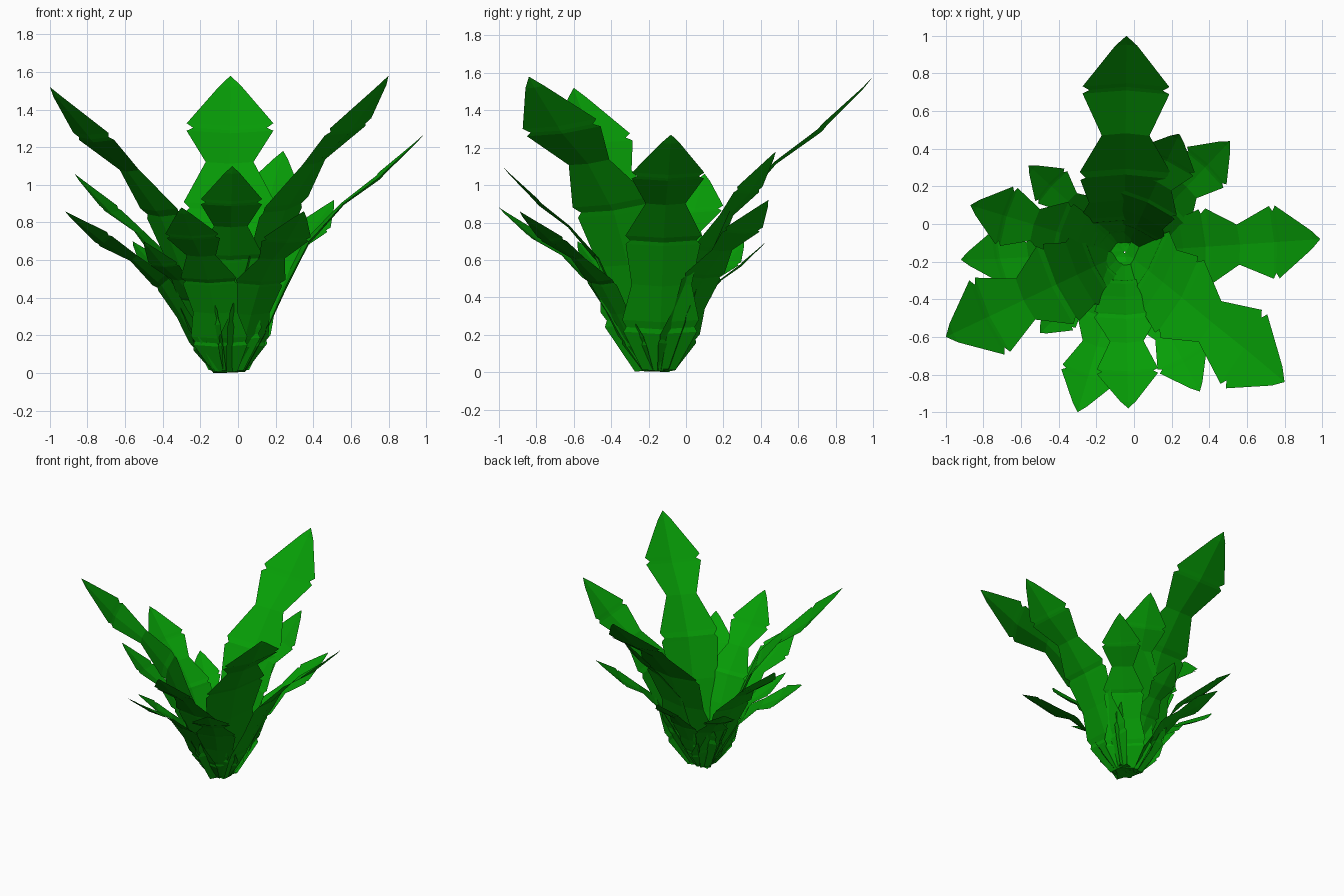
import bpy, bmesh
from math import radians
from mathutils import Vector, Matrix

if "Cube" in bpy.data.objects:
    bpy.data.objects.remove(bpy.data.objects["Cube"], do_unlink=True)

# One flat green for the whole plant
green = bpy.data.materials.new("leaf_green")
green.use_nodes = True
GREEN = (0.002, 0.34, 0.002, 1)
green.diffuse_color = GREEN
green.node_tree.nodes["Principled BSDF"].inputs["Base Color"].default_value = GREEN

# Leaf outline: share of reach, share of height, half width for a leaf of length 1
ROWS = [(0, .01, .04), (.075, .01, .055), (.175, .17, .12), (.18, .19, .112),
        (.2, .22, .125), (.285, .37, .098), (.39, .54, .122), (.4, .555, .108),
        (.425, .575, .124), (.58, .71, .065), (.75, .815, .118), (.765, .825, .10),
        (.78, .84, .118), (.955, .965, .03)]
CENTRE = Vector((-.05, -.15, 0))


def leaf(name, tip, roll=0, bend=0):
    """Three-lobed notched leaf rising from the crown to its tip, creased on the midrib."""
    tip = Vector(tip)
    reach = tip - CENTRE
    length = reach.length
    axis = reach.normalized()
    turn = Matrix.Rotation(radians(roll), 3, axis)
    side = turn @ Vector((-reach.y, reach.x, 0)).normalized()
    keel = side.cross(axis) * length * .012
    bm = bmesh.new()
    previous = None
    for r, z, w in ROWS:
        r -= bend * r * (1 - r) ** 2
        mid = CENTRE + Vector((reach.x * r, reach.y * r, reach.z * z))
        row = [bm.verts.new(mid - side * w * length),
               bm.verts.new(mid + keel * min(1, w * 10)),
               bm.verts.new(mid + side * w * length)]
        if previous:
            for i in range(2):
                bm.faces.new((previous[i], previous[i + 1], row[i + 1], row[i]))
        previous = row
    end = bm.verts.new(tip)
    for i in range(2):
        bm.faces.new((previous[i], previous[i + 1], end))
    # Rest the lowest corner of a rolled leaf on the ground
    for v in bm.verts:
        v.co.z = max(v.co.z, 0)
    mesh = bpy.data.meshes.new(name)
    bm.to_mesh(mesh)
    bm.free()
    mesh.materials.append(green)
    bpy.context.collection.objects.link(bpy.data.objects.new(name, mesh))


# Tall leaves
leaf("tall_leaf_back", (-.04, 1, 1.58), bend=.4)
leaf("tall_leaf_front_left", (.80, -.84, 1.58), roll=12, bend=.45)
leaf("tall_leaf_front_right", (-1, -.6, 1.52), bend=.25)
leaf("tall_leaf_left", (.99, -.08, 1.27))

# Middle leaves
leaf("middle_leaf_front", (-.03, -.98, 1.10), bend=.1)
leaf("middle_leaf_right", (-.87, .10, 1.06))
leaf("middle_leaf_back", (.24, .48, 1.18))
leaf("middle_leaf_back_left", (.51, .44, .92))

# Low leaves
leaf("low_leaf_front_right", (-.30, -1, .88))
leaf("low_leaf_front_left", (.35, -.89, .86))
leaf("low_leaf_right", (-.92, -.19, .86), roll=15)
leaf("low_leaf_back_right", (-.56, .31, .70))
leaf("low_leaf_back", (-.04, .43, .70))
leaf("low_leaf_under", (-.50, -.58, .70))
